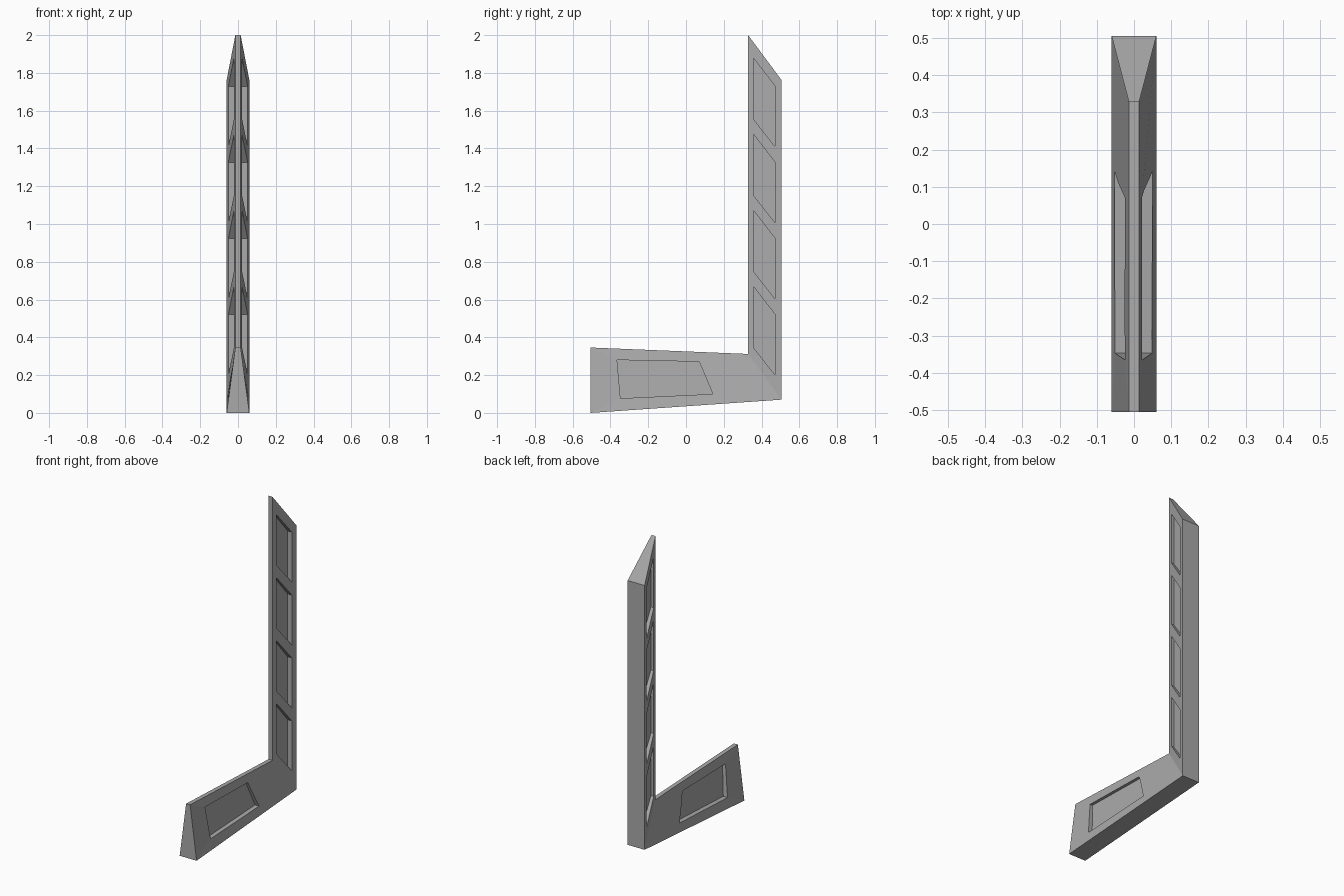
import bpy
import bmesh

cube = bpy.data.objects.get("Cube")
if cube:
    bpy.data.objects.remove(cube, do_unlink=True)

THIN, WIDE = 0.014, 0.06      # half widths of the inner and outer edges

# Bracket outline as (y, z): inner edge and matching outer edge
INNER = [(-0.505, 0.346), (0.329, 0.312), (0.329, 2.0)]
OUTER = [(-0.505, 0.0), (0.505, 0.07), (0.505, 1.763)]

grey = bpy.data.materials.new("mid grey")
grey.use_nodes = True
colour = (0.4, 0.4, 0.4, 1)
grey.diffuse_color = colour
grey.node_tree.nodes["Principled BSDF"].inputs["Base Color"].default_value = colour


def make_object(name, bm):
    bmesh.ops.recalc_face_normals(bm, faces=bm.faces)
    mesh = bpy.data.meshes.new(name)
    bm.to_mesh(mesh)
    bm.free()
    mesh.materials.append(grey)
    obj = bpy.data.objects.new(name, mesh)
    bpy.context.collection.objects.link(obj)
    return obj


def half_width(y, z):
    """Half width of the tapered body at a point of its side."""
    if z - 0.312 > (0.329 - y) * 1.375:
        t = (0.505 - y) / 0.176                       # post tapers forward
    else:
        s = (y + 0.505) / 1.01
        low = 0.07 * s
        t = (z - low) / (0.346 - 0.041 * s - low)     # foot tapers upward
    return WIDE + (THIN - WIDE) * t


def add_prism(bm, near, far):
    a = [bm.verts.new(p) for p in near]
    b = [bm.verts.new(p) for p in far]
    bm.faces.new(a)
    bm.faces.new(b[::-1])
    for i in range(len(a)):
        j = (i + 1) % len(a)
        bm.faces.new((a[j], a[i], b[i], b[j]))


# Tapered L-shaped body: foot and upright post
bm = bmesh.new()
rows = []
for (iy, iz), (oy, oz) in zip(INNER, OUTER):
    corners = [(-THIN, iy, iz), (THIN, iy, iz), (WIDE, oy, oz), (-WIDE, oy, oz)]
    rows.append([bm.verts.new(c) for c in corners])
bm.faces.new(rows[0])
bm.faces.new(rows[-1][::-1])
for lower, upper in zip(rows, rows[1:]):
    for i in range(4):
        j = (i + 1) % 4
        bm.faces.new((lower[j], lower[i], upper[i], upper[j]))
bracket = make_object("bracket", bm)

# Recessed panels: one in the foot, four up the post, on both sides
panels = [[(-0.365, 0.28), (0.07, 0.271), (0.142, 0.1), (-0.347, 0.077)]]
for k in range(4):
    dz = k * 0.403
    panels.append([(0.358, 0.345 + dz), (0.358, 0.668 + dz),
                   (0.472, 0.52 + dz), (0.472, 0.2 + dz)])
bm = bmesh.new()
for side in (-1, 1):
    for panel in panels:
        floor = [(side * (half_width(y, z) - 0.018) * 0.65, y, z) for y, z in panel]
        mouth = [(side * 0.1, y, z) for y, z in panel]
        add_prism(bm, floor, mouth)
cutter = make_object("panel_cutter", bm)
cutter.hide_render = True

cut = bracket.modifiers.new("panel recesses", 'BOOLEAN')
cut.operation = 'DIFFERENCE'
cut.solver = 'EXACT'
cut.object = cutter
bpy.context.view_layer.objects.active = bracket
bpy.ops.object.modifier_apply(modifier=cut.name)
bpy.data.objects.remove(cutter, do_unlink=True)
